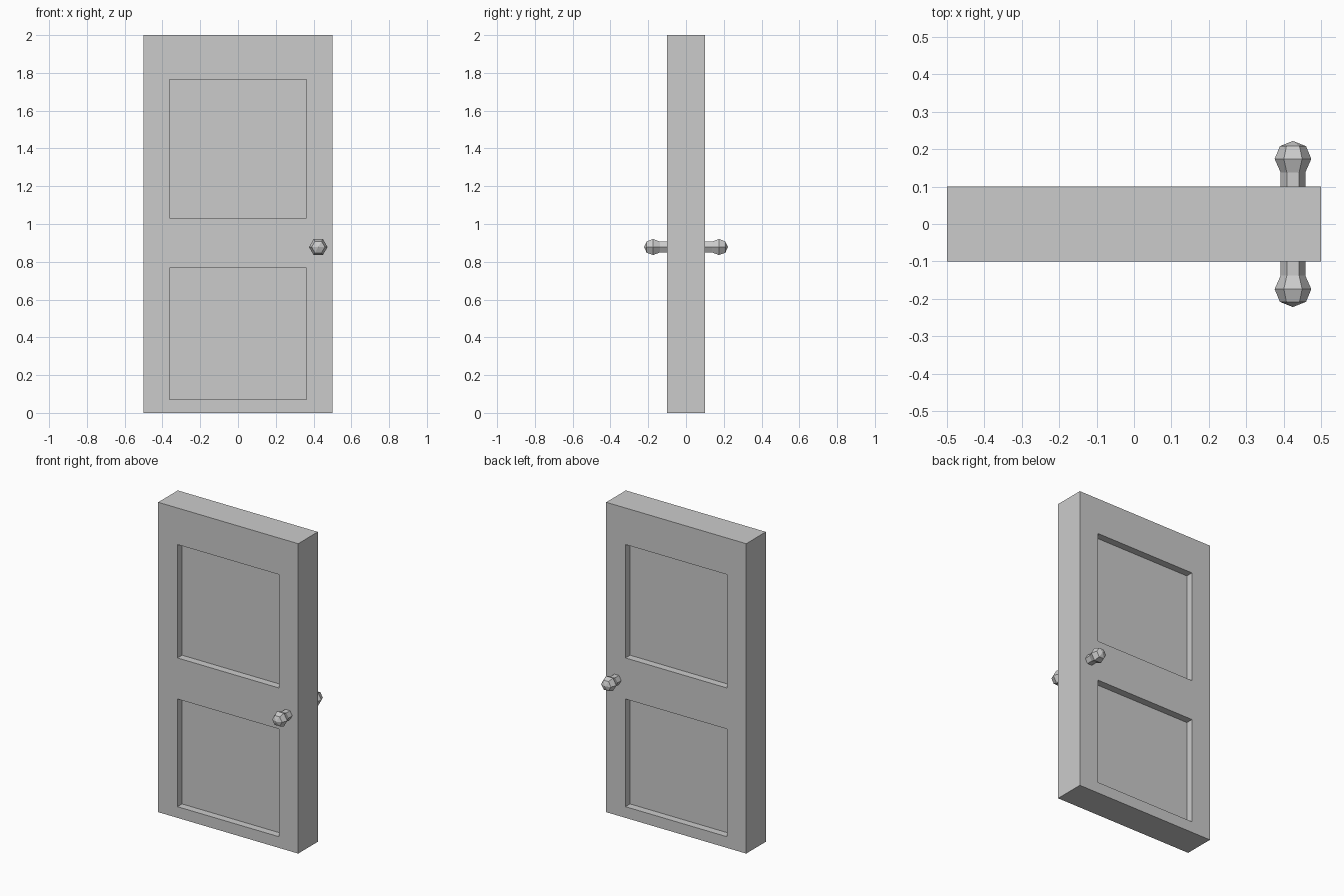
import bpy, bmesh, math
from mathutils import Matrix, Vector

if "Cube" in bpy.data.objects:
    bpy.data.objects.remove(bpy.data.objects["Cube"])

HALF_W, HALF_T, HEIGHT = 0.5, 0.1, 2.0
PANEL_X = 0.362
PANELS = [(0.072, 0.767), (1.032, 1.764)]
RECESS = 0.047


def make_object(name, bm):
    bmesh.ops.recalc_face_normals(bm, faces=bm.faces)
    mesh = bpy.data.meshes.new(name)
    bm.to_mesh(mesh)
    bm.free()
    obj = bpy.data.objects.new(name, mesh)
    bpy.context.collection.objects.link(obj)
    return obj


def cut(bm, co, normal):
    bmesh.ops.bisect_plane(bm, geom=bm.verts[:] + bm.edges[:] + bm.faces[:],
                           plane_co=co, plane_no=normal)


# Door slab: box cut along the panel outlines
bm = bmesh.new()
bmesh.ops.create_cube(bm, size=1, matrix=Matrix.Translation((0, 0, HEIGHT / 2))
                      @ Matrix.Diagonal((2 * HALF_W, 2 * HALF_T, HEIGHT, 1)))
for x in (-PANEL_X, PANEL_X):
    cut(bm, (x, 0, 0), (1, 0, 0))
for z in [v for pair in PANELS for v in pair]:
    cut(bm, (0, 0, z), (0, 0, 1))

# Recessed panels, pushed inward on both sides
bm.normal_update()
for face in bm.faces[:]:
    c = face.calc_center_median()
    if (abs(face.normal.y) > 0.9 and abs(c.x) < PANEL_X
            and any(lo < c.z < hi for lo, hi in PANELS)):
        push = Vector((0, -math.copysign(RECESS, c.y), 0))
        new = bmesh.ops.extrude_discrete_faces(bm, faces=[face])["faces"][0]
        bmesh.ops.translate(bm, verts=new.verts[:], vec=push)
bmesh.ops.remove_doubles(bm, verts=bm.verts[:], dist=1e-5)
make_object("door_slab", bm)


# Six-sided knobs: (radius, distance from door centre) spun around y
PROFILE = [(0, 0.08), (0.033, 0.08), (0.033, 0.138), (0.049, 0.174),
           (0.035, 0.208), (0, 0.222)]


def make_knob(name, side):
    bm = bmesh.new()
    verts = [bm.verts.new((r, side * d, 0)) for r, d in PROFILE]
    edges = [bm.edges.new(pair) for pair in zip(verts, verts[1:])]
    bmesh.ops.spin(bm, geom=verts + edges, cent=(0, 0, 0), axis=(0, 1, 0),
                   angle=2 * math.pi, steps=6, use_merge=True)
    bmesh.ops.remove_doubles(bm, verts=bm.verts[:], dist=1e-4)
    make_object(name, bm).location = (0.425, 0, 0.878)


make_knob("front_knob", -1)
make_knob("back_knob", 1)
